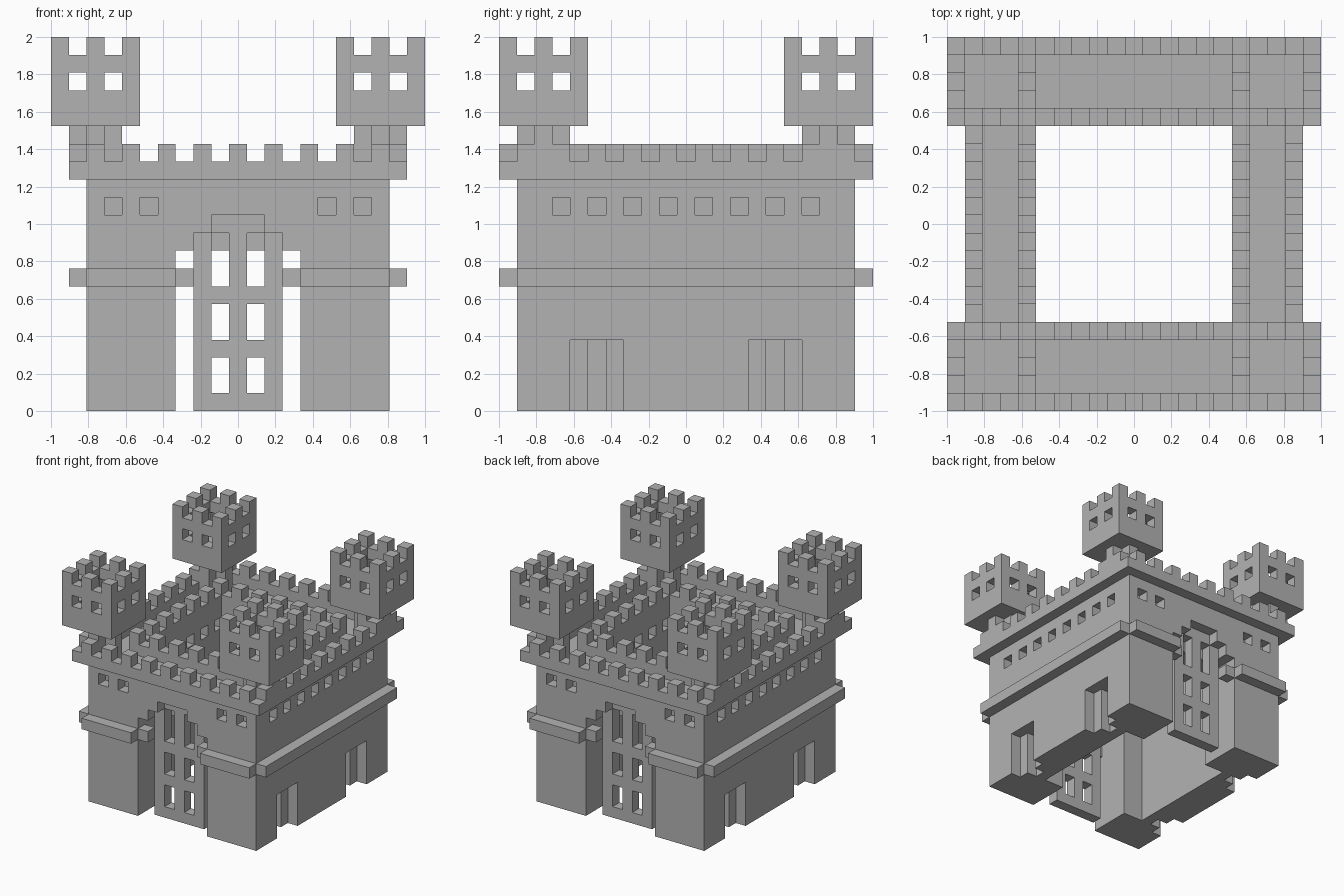
import bpy, bmesh, math
from mathutils import Vector
from itertools import product

N = 21            # the castle is laid out on a cubic grid of blocks
U = 2.0 / N       # block size


def box(x, y, z):
    """Set of blocks inside three half-open ranges."""
    return set(product(range(*x), range(*y), range(*z)))


def mirror(cells):
    """Repeat blocks in all four quadrants."""
    m = N - 1
    return {c for x, y, z in cells
            for c in ((x, y, z), (m - x, y, z), (x, m - y, z), (m - x, m - y, z))}


def column(xs, ys, z):
    return set(product(xs, ys, z))


parts = {}

# Hollow square keep
walls = box((2, 19), (1, 20), (0, 13)) - box((5, 16), (5, 16), (0, 13))

# Stepped arch through the front and back walls
arch = box((7, 14), (1, 5), (0, 9))
arch |= box((8, 13), (1, 3), (0, 10))
arch |= box((9, 12), (1, 2), (0, 11))
walls -= mirror(arch)

# Side doors with a deeper middle niche
door = box((2, 3), (4, 7), (0, 4)) | box((3, 4), (5, 6), (0, 4))
walls -= mirror(door)

# Rows of shallow square windows, outside and courtyard side
windows = column((3, 5), (1,), (11,))
windows |= column((2,), range(3, 18, 2), (11,))
windows |= column((4,), range(5, 16, 2), (11,))
walls -= mirror(windows)
parts["keep_walls"] = walls

# Barred gates
gate = box((8, 13), (2, 3), (0, 10))
for low, high in ((1, 3), (4, 6), (7, 10)):
    gate -= column((9, 11), (2,), range(low, high))
parts["barred_gates"] = mirror(gate)

# Ledge around the keep, turning into the arches
ledge = box((2, 7), (0, 1), (7, 8)) | box((7, 8), (1, 2), (7, 8))
ledge |= box((1, 2), (1, 20), (7, 8))
parts["ledge"] = mirror(ledge)

# Parapets on both sides of the walkway
outer = box((1, 20), (0, 21), (13, 14)) - box((2, 19), (1, 20), (13, 14))
inner = box((4, 17), (4, 17), (13, 14)) - box((5, 16), (5, 16), (13, 14))
parts["parapets"] = outer | inner

# Merlons
evens = range(4, 17, 2)
merlons = column(range(2, 19, 2), (0,), (14,))
merlons |= column((1,), range(1, 20, 2), (14,))
merlons |= column(evens, (4,), (14,)) | column((4,), evens, (14,))
parts["merlons"] = mirror(merlons)

# Cross-shaped tower necks
neck = box((1, 4), (2, 3), (13, 16)) | box((2, 3), (1, 4), (13, 16))
parts["tower_necks"] = mirror(neck)

# Hollow corner towers with windows and crenels
tower = box((0, 5), (0, 5), (16, 21)) - box((1, 4), (1, 4), (17, 21))
for z in (18, 20):
    tower -= column((1, 3), range(5), (z,)) | column(range(5), (1, 3), (z,))
parts["corner_towers"] = mirror(tower)

# Earlier parts own any shared block
taken = set()
for name in parts:
    parts[name] = parts[name] - taken
    taken |= parts[name]

if "Cube" in bpy.data.objects:
    bpy.data.objects.remove(bpy.data.objects["Cube"], do_unlink=True)

stone = bpy.data.materials.new("grey_stone")
stone.use_nodes = True
colour = (0.45, 0.45, 0.45, 1)
stone.diffuse_color = colour
stone.node_tree.nodes["Principled BSDF"].inputs["Base Color"].default_value = colour


def build(name, cells):
    """Skin the blocks, leaving out faces buried against other blocks."""
    bm = bmesh.new()
    for cell in sorted(cells):
        for axis, side in product(range(3), (0, 1)):
            beside = list(cell)
            beside[axis] += 2 * side - 1
            if tuple(beside) in taken:
                continue
            a, b = Vector(), Vector()
            a[(axis + 1) % 3] = b[(axis + 2) % 3] = 1
            corner = Vector(cell)
            corner[axis] += side
            ring = [corner, corner + a, corner + a + b, corner + b]
            if not side:
                ring.reverse()
            bm.faces.new([bm.verts.new((p - Vector((N / 2, N / 2, 0))) * U)
                          for p in ring])
    bmesh.ops.remove_doubles(bm, verts=bm.verts, dist=U / 100)
    bmesh.ops.dissolve_limit(bm, angle_limit=math.radians(1),
                             verts=bm.verts, edges=bm.edges)
    mesh = bpy.data.meshes.new(name)
    bm.to_mesh(mesh)
    bm.free()
    mesh.materials.append(stone)
    obj = bpy.data.objects.new(name, mesh)
    bpy.context.collection.objects.link(obj)


for name, cells in parts.items():
    build(name, cells)
